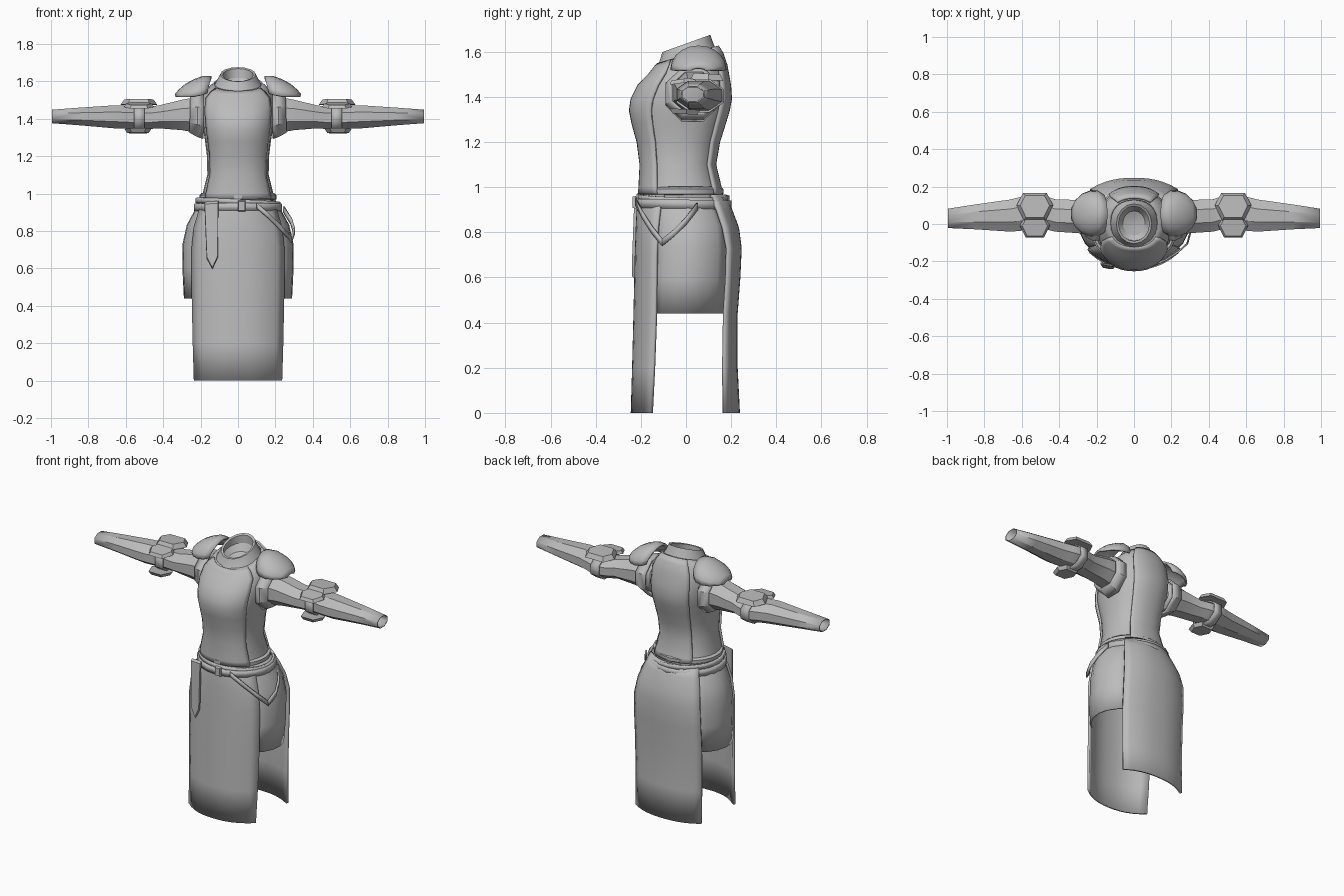
import bpy, bmesh, math
from mathutils import Vector

if "Cube" in bpy.data.objects:
    bpy.data.objects.remove(bpy.data.objects["Cube"])

grey = bpy.data.materials.new("grey_cloth")
grey.diffuse_color = (0.5, 0.5, 0.5, 1)
grey.use_nodes = True
grey.node_tree.nodes["Principled BSDF"].inputs["Base Color"].default_value = grey.diffuse_color


def finish(name, bm, thick=0.0, mirror=False, offset=0.0):
    bmesh.ops.recalc_face_normals(bm, faces=bm.faces)
    me = bpy.data.meshes.new(name)
    bm.to_mesh(me)
    bm.free()
    me.materials.append(grey)
    ob = bpy.data.objects.new(name, me)
    bpy.context.collection.objects.link(ob)
    if thick:
        m = ob.modifiers.new("thickness", 'SOLIDIFY')
        m.thickness, m.offset = thick, offset
    if mirror:
        ob.modifiers.new("mirror", 'MIRROR')
    return ob


def loft(name, rows, closed=False, cap_end=False, **kw):
    """Skin a list of equally long point rows."""
    bm = bmesh.new()
    vs = [[bm.verts.new(p) for p in r] for r in rows]
    n = len(rows[0])
    for a, b in zip(vs, vs[1:]):
        for i in range(n if closed else n - 1):
            j = (i + 1) % n
            bm.faces.new((a[i], a[j], b[j], b[i]))
    if cap_end:
        bm.faces.new(vs[-1])
    return finish(name, bm, **kw)


def arc(z, hw, yf, yb, k=0.0, a0=0, a1=360, n=24, grow=0.0, power=2.0, kx=0.0):
    """Horizontal body section, tilted by k along y and kx along x."""
    yc, ry = (yf + yb) / 2, (yb - yf) / 2 + grow
    full = a1 - a0 == 360
    pts = []
    for i in range(n if full else n + 1):
        a = math.radians(a0 + (a1 - a0) * i / n)
        c, s = math.cos(a), math.sin(a)
        x = (hw + grow) * math.copysign(abs(c) ** (2 / power), c)
        y = ry * math.copysign(abs(s) ** (2 / power), s)
        pts.append((x, yc + y, z + k * y + kx * x))
    return pts


def tube(name, rings, n=8, **kw):
    """Tube along x from (x, y, z, ry, rz) sections."""
    rows = [[(x, y + ry * math.cos(2 * math.pi * (i + .5) / n) * 1.06,
              z + rz * math.sin(2 * math.pi * (i + .5) / n) * 1.06) for i in range(n)]
            for x, y, z, ry, rz in rings]
    return loft(name, rows, closed=True, **kw)


def slab(name, outline, depth, shrink=1.0, **kw):
    """Polygon extruded along depth, far face scaled by shrink."""
    bm = bmesh.new()
    c = sum((Vector(p) for p in outline), Vector()) / len(outline)
    d = Vector(depth)
    lo = [bm.verts.new(p) for p in outline]
    hi = [bm.verts.new(c + (Vector(p) - c) * shrink + d) for p in outline]
    bm.faces.new(lo)
    bm.faces.new(hi)
    for i in range(len(lo)):
        j = (i + 1) % len(lo)
        bm.faces.new((lo[i], lo[j], hi[j], hi[i]))
    return finish(name, bm, **kw)


# Torso sections: z, half width, front y, back y, tilt
body = [(.97, .190, -.195, .150, 0), (1.00, .185, -.195, .142, 0), (1.10, .160, -.190, .118, 0),
        (1.20, .162, -.203, .135, 0), (1.28, .172, -.225, .160, 0), (1.34, .182, -.237, .178, 0),
        (1.39, .188, -.230, .188, 0), (1.45, .192, -.200, .184, 0), (1.52, .185, -.152, .168, .12),
        (1.56, .155, -.130, .150, .22), (1.585, .125, -.115, .130, .30)]
loft("torso", [arc(*r, power=2.3) for r in body], closed=True, thick=.008)
loft("chest_plate", [arc(*r, a0=212, a1=328, n=14, grow=.010, power=2.3) for r in body],
     thick=.012)
loft("back_plate", [arc(*r, a0=52, a1=128, n=10, grow=.010, power=2.3) for r in body],
     thick=.012)
loft("torso_hem", [arc(z, .192 + g, -.198 - g, .152 + g) for z, g in
                   ((.965, .0), (.972, .012), (.99, .012), (1.0, .0))], closed=True, thick=.006)

# Standing collar with a sunken neck opening
collar = [(1.570, .132, -.135, .135, .30), (1.595, .118, -.118, .122, .33),
          (1.637, .095, -.105, .108, .36), (1.634, .082, -.092, .095, .36),
          (1.590, .086, -.090, .095, .30), (1.560, .060, -.062, .070, .20),
          (1.550, .020, -.020, .025, .10)]
loft("collar", [arc(*r, n=16) for r in collar], closed=True, cap_end=True)

# Side skirt, ending at knee height
hips = [(.965, .195, -.195, .165), (.90, .232, -.205, .190), (.83, .270, -.210, .222),
        (.73, .292, -.215, .232), (.60, .293, -.220, .228), (.44, .285, -.225, .215)]
loft("side_skirt", [arc(*r, a0=-44, a1=52, n=6) for r in hips], mirror=True, thick=.01)


def panel(name, rows, n=12):
    pts = [[(w * t, yc + (ye - yc) * abs(t) ** 2.4, z) for t in
            [2 * i / n - 1 for i in range(n + 1)]] for z, w, yc, ye in rows]
    return loft(name, pts, thick=.014)


# Long front and back skirt panels: z, half width, middle y, edge y
panel("front_skirt", [(.965, .180, -.205, -.095), (.90, .208, -.212, -.115),
                      (.82, .232, -.216, -.125), (.70, .245, -.220, -.130),
                      (.44, .243, -.226, -.133), (.2, .238, -.232, -.142), (0, .232, -.238, -.152)])
panel("back_skirt", [(.965, .165, .172, .110), (.90, .190, .198, .138), (.82, .215, .228, .165),
                     (.73, .228, .240, .183), (.60, .232, .234, .180), (.44, .232, .222, .170),
                     (.2, .230, .222, .166), (0, .228, .232, .168)])

# Belts, buckle and hanging straps
for name, z, h, g, kx in (("main_belt", .925, .04, .008, .0), ("slant_belt", .952, .028, .0, -.05)):
    loft(name, [arc(zz, .220 + g, -.212 - g, .186 + g, kx=kx, k=-.02) for zz in (z - h / 2, z + h / 2)],
         closed=True, thick=.014)
slab("buckle", [(x, -.222, z) for x, z in ((.0, .905), (.04, .905), (.04, .962), (.0, .962))],
     (0, -.015, 0), .85)
slab("hanging_strap", [(-.18, -.205, .955), (-.105, -.217, .96), (-.107, -.228, .66),
                       (-.137, -.228, .595), (-.168, -.222, .655)], (0, -.012, 0), .94)


def ribbon(name, path, h):
    loft(name, [[(x, y, z + h), (x, y, z - h)] for x, y, z in path], thick=.01)


ribbon("hip_strap_front", [(.10, -.222, .935), (.17, -.192, .875), (.235, -.150, .81),
                           (.285, -.105, .755)], .014)
ribbon("hip_strap_back", [(.285, -.105, .755), (.300, -.05, .80), (.285, .0, .85),
                          (.245, .05, .915)], .016)

# Sleeves with wider elbows
tube("sleeve", [(.17, .035, 1.42, .085, .10), (.22, .035, 1.42, .09, .095),
                (.30, .040, 1.42, .088, .080), (.42, .045, 1.41, .085, .060),
                (.47, .060, 1.405, .088, .058), (.54, .070, 1.405, .092, .064),
                (.60, .055, 1.408, .090, .060), (.66, .045, 1.410, .085, .060),
                (.85, .038, 1.412, .065, .045), (.995, .030, 1.412, .050, .034)],
     mirror=True, thick=.006)
tube("armhole_cuff", [(.185, .03, 1.41, .115, .115), (.215, .03, 1.415, .118, .110),
                      (.255, .035, 1.42, .102, .093)], mirror=True, thick=.012)
tube("elbow_band", [(.50, .062, 1.405, .101, .071), (.555, .062, 1.405, .101, .071)],
     mirror=True, thick=.01)


def hexagon(x, y, z, rx, ry, tilt):
    pts = ((-1, .1), (-.65, 1), (.65, 1), (1, .1), (.6, -1), (-.6, -1))
    return [(x + rx * u, y + ry * v, z + tilt * v) for u, v in pts]


# Elbow guards above and below each arm
slab("upper_elbow_guard", hexagon(.53, .093, 1.475, .098, .073, -.004), (0, 0, .028), .8, mirror=True)
slab("front_elbow_guard", hexagon(.53, -.015, 1.462, .08, .058, .008), (0, 0, .018), .85, mirror=True)
slab("lower_elbow_guard", hexagon(.535, -.005, 1.346, .072, .068, -.004), (0, 0, -.022), .8, mirror=True)

# Domed shoulder pads: x at rim, x at crown, half depth, rim z, crown z
pad = [(.168, .142, .100, 1.535, 1.622), (.195, .190, .118, 1.525, 1.622),
       (.235, .235, .118, 1.518, 1.605), (.275, .280, .102, 1.516, 1.580),
       (.308, .312, .070, 1.516, 1.552), (.328, .333, .030, 1.517, 1.528)]
rows = []
for xr, xc, d, zr, zc in pad:
    rows.append([(xr + (xc - xr) * math.sin(a), .055 - d * math.cos(a), zr + (zc - zr) * math.sin(a))
                 for a in [math.pi * i / 10 for i in range(11)]])
loft("shoulder_pad", rows, mirror=True, thick=.012)

# Smooth shading with crisp edges
for ob in bpy.data.objects:
    ob.select_set(True)
    bpy.context.view_layer.objects.active = ob
bpy.ops.object.shade_smooth_by_angle(angle=math.radians(28))
